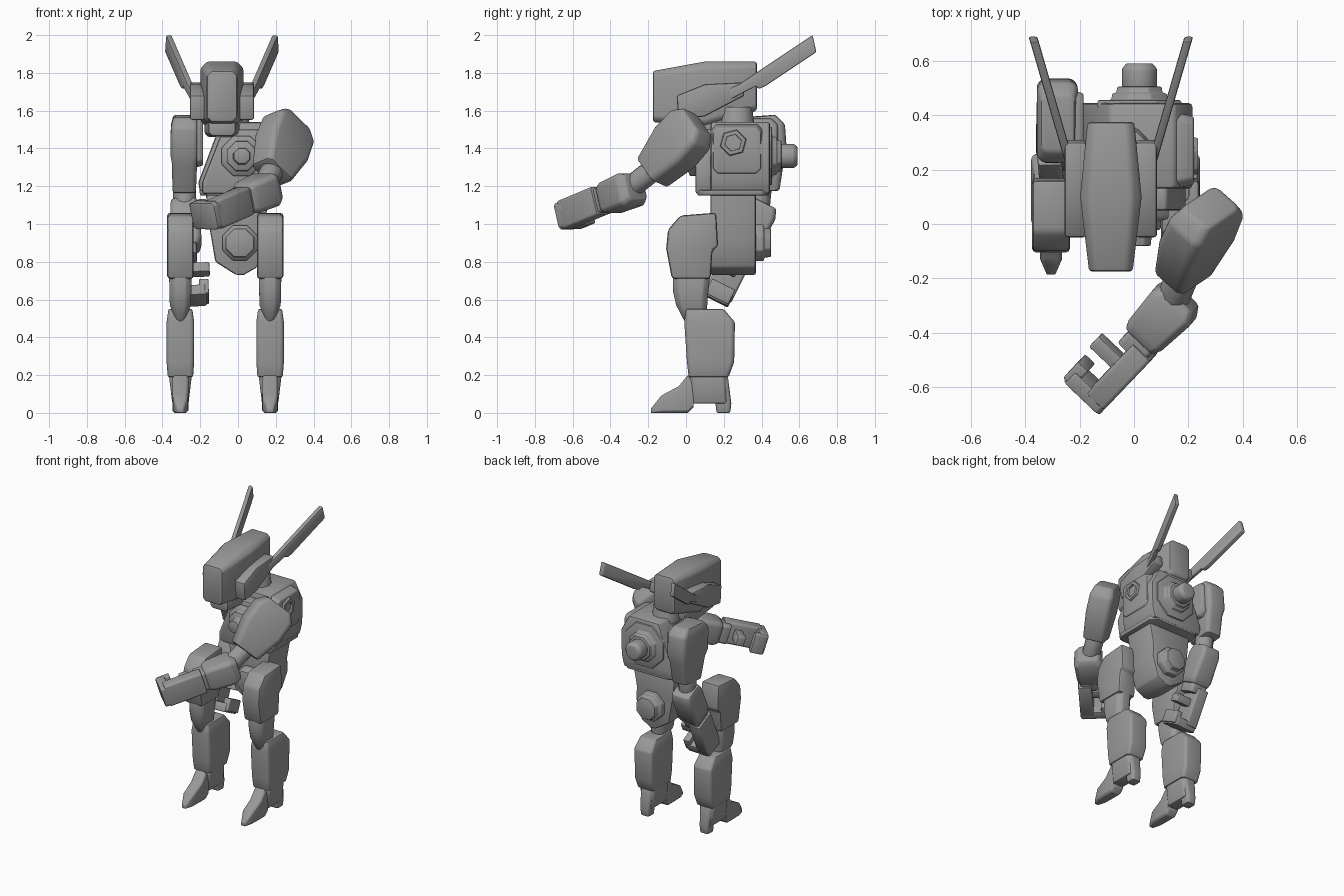
import bpy, bmesh, math
from mathutils import Vector as V

if "Cube" in bpy.data.objects:
    bpy.data.objects.remove(bpy.data.objects["Cube"])

grey = bpy.data.materials.new("plain grey")
grey.use_nodes = True
TONE = (0.32, 0.32, 0.32, 1)
grey.diffuse_color = TONE
grey.node_tree.nodes["Principled BSDF"].inputs["Base Color"].default_value = TONE
X, Y, Z = V((1, 0, 0)), V((0, 1, 0)), V((0, 0, 1))


def skin(name, rings, bevel=0.01):
    """Join rings of points into a closed, bevelled solid."""
    bm = bmesh.new()
    loops = [[bm.verts.new(p) for p in ring] for ring in rings]
    n = len(loops[0])
    for a, b in zip(loops, loops[1:]):
        for i in range(n):
            j = (i + 1) % n
            bm.faces.new((a[i], a[j], b[j], b[i]))
    bm.faces.new(loops[0][::-1])
    bm.faces.new(loops[-1])
    bmesh.ops.recalc_face_normals(bm, faces=bm.faces)
    sharp = [e for e in bm.edges if e.calc_face_angle(0) > math.radians(32)]
    bmesh.ops.bevel(bm, geom=sharp, offset=bevel, segments=2, profile=0.5,
                    affect='EDGES', clamp_overlap=True)
    mesh = bpy.data.meshes.new(name)
    bm.to_mesh(mesh)
    bm.free()
    mesh.materials.append(grey)
    obj = bpy.data.objects.new(name, mesh)
    bpy.context.collection.objects.link(obj)
    bpy.ops.object.select_all(action='DESELECT')
    obj.select_set(True)
    bpy.context.view_layer.objects.active = obj
    bpy.ops.object.shade_smooth_by_angle(angle=math.radians(35))


def loft(name, stations, u, v, cut=0.25, bevel=0.008):
    """Chamfered box sections (centre, half u, half v) joined in order."""
    rings = []
    for c, hu, hv in stations:
        k = cut * min(hu, hv)
        pts = [(hu, hv - k), (hu - k, hv), (k - hu, hv), (-hu, hv - k),
               (-hu, k - hv), (k - hu, -hv), (hu - k, -hv), (hu, k - hv)]
        rings.append([V(c) + u * a + v * b for a, b in pts])
    skin(name, rings, bevel)


def side_profile(name, pts, lo, hi, bevel=0.012):
    skin(name, [[(x, y, z) for y, z in pts] for x in (lo, hi)], bevel)


def front_profile(name, pts, lo, hi, bevel=0.012):
    skin(name, [[(x, y, z) for x, z in pts] for y in (lo, hi)], bevel)


def turned(name, start, axis, steps, sides=8, bevel=0.005):
    """Stepped disc or cylinder: steps are (distance along axis, radius)."""
    u = axis.orthogonal().normalized()
    w = axis.cross(u)
    angles = [math.tau * (i + 0.5) / sides for i in range(sides)]
    skin(name, [[V(start) + axis * d + (u * math.cos(a) + w * math.sin(a)) * r
                 for a in angles] for d, r in steps], bevel)


# Head
HX = -0.085
loft("head", [((HX, -0.175, 1.675), 0.08, 0.135), ((HX, 0.1, 1.685), 0.113, 0.175),
              ((HX, 0.375, 1.73), 0.086, 0.13)], X, Z, 0.3, 0.012)
loft("jaw", [((HX, -0.1, 1.51), 0.07, 0.045), ((HX, 0.1, 1.51), 0.092, 0.05),
             ((HX, 0.25, 1.55), 0.08, 0.04)], X, Z, 0.4)
turned("neck", (-0.03, 0.27, 1.5), Z, [(0, 0.1), (0.04, 0.09), (0.12, 0.08)], 12)
for s, side in ((1, "left"), (-1, "right")):
    side_profile(side + "_ear_pod", [(-0.05, 1.68), (0.1, 1.74), (0.3, 1.75), (0.31, 1.68),
                                     (0.1, 1.57), (-0.04, 1.55)], HX + s * 0.09, HX + s * 0.17)
    blade = [(0.1, 1.59), (0.2, 1.7), (0.28, 1.74), (0.67, 2.0), (0.69, 1.91),
             (0.42, 1.73), (0.385, 1.715), (0.37, 1.73)]
    skin(side + "_antenna", [[(HX + s * (0.165 + (y - 0.27) * 0.29) + t, y, z) for y, z in blade]
                             for t in (-0.016, 0.016)], 0.007)

# Torso, leaning to one side at the top
front_profile("chest", [(-0.2, 1.16), (0.19, 1.16), (0.21, 1.24), (0.215, 1.42), (0.15, 1.54),
                        (-0.09, 1.54), (-0.21, 1.22)], 0.13, 0.445, 0.015)
front_profile("chest_front", [(-0.19, 1.16), (0.17, 1.16), (0.19, 1.3), (0.12, 1.5),
                              (-0.08, 1.5), (-0.19, 1.22)], 0.05, 0.14)
loft("chest_rim", [((0, 0.25, 1.15), 0.2, 0.19), ((0, 0.25, 1.18), 0.205, 0.19)], X, Y, 0.2)
front_profile("abdomen", [(-0.17, 1.16), (0.17, 1.16), (0.14, 1.0), (0.145, 0.91), (0.1, 0.77),
                          (0.03, 0.73), (-0.01, 0.73), (-0.12, 0.8), (-0.14, 0.92), (-0.155, 1.0)],
              0.13, 0.37)
turned("chest_front_disc", (0.02, 0.06, 1.36), -Y,
       [(0, 0.115), (0.04, 0.115), (0.05, 0.085), (0.08, 0.085), (0.085, 0.05), (0.14, 0.045)])
turned("chest_back_disc", (0.02, 0.43, 1.36), Y,
       [(0, 0.17), (0.025, 0.165), (0.027, 0.112), (0.05, 0.108), (0.052, 0.092), (0.075, 0.088)])
turned("back_nozzle", (0.02, 0.49, 1.36), Y, [(0, 0.066), (0.08, 0.066), (0.1, 0.05)], 16)
turned("pelvis_front_disc", (0.01, 0.14, 0.9), -Y, [(0, 0.1), (0.04, 0.1), (0.05, 0.085), (0.07, 0.08)])
turned("pelvis_back_disc", (0.01, 0.36, 0.9), Y, [(0, 0.105), (0.05, 0.105), (0.055, 0.085), (0.09, 0.08)])

# Open side socket: flat panel with a hollow hexagonal ring
loft("chest_panel", [((0.15, 0.27, 1.39), 0.14, 0.14), ((0.22, 0.27, 1.39), 0.125, 0.12)], Y, Z, 0.2)
turned("socket_ring", (0.21, 0.25, 1.43), X,
       [(0, 0.075), (0.025, 0.068), (0.025, 0.045), (0.008, 0.045)], 6, 0.002)


def hand(side, wrist, a, p):
    """Curled hand: a points along the forearm, p out of the palm."""
    w = a.cross(p)

    def block(part, t0, t1, s0, s1, half):
        c, h = (s0 + s1) / 2, (s1 - s0) / 2
        loft(side + part, [(V(wrist) + a * t + p * c, h, half) for t in (t0, t1)], p, w, 0.2, 0.006)

    block("_wrist", -0.02, 0.06, -0.065, 0.055, 0.068)
    block("_palm", 0.02, 0.28, -0.08, 0.01, 0.078)
    block("_fingers", 0.25, 0.31, -0.08, 0.1, 0.073)
    block("_fingertips", 0.215, 0.3, 0.06, 0.11, 0.068)
    block("_thumb", 0.1, 0.155, -0.03, 0.12, 0.035)


def arm(side, top, low, thin, pad, elbow, wrist, cuff, palm):
    top, low, elbow, wrist, thin = V(top), V(low), V(elbow), V(wrist), V(thin)
    d = (low - top).normalized()
    thin = (thin - d * thin.dot(d)).normalized()
    loft(side + "_shoulder_pad", [(top.lerp(low, f), a, b) for f, a, b in pad],
         thin, d.cross(thin), 0.28, 0.012)
    e = (wrist - elbow).normalized()
    start, end = low - d * 0.06, elbow + e * 0.08
    turned(side + "_elbow", start, (end - start).normalized(),
           [(0, 0.062), ((end - start).length, 0.06)], 12)
    p = V(palm)
    p = (p - e * p.dot(e)).normalized()
    loft(side + "_forearm", [(elbow.lerp(wrist, f), a, b) for f, a, b in
         ((0, 0.07, 0.07), (0.2, cuff, 0.09), (0.85, 0.083, 0.085), (1, 0.07, 0.073))],
         p, e.cross(p), 0.25)
    hand(side, wrist, e, p)


# Left arm reaches forward, right arm hangs
arm("left", (0.283, 0.06, 1.54), (0.18, -0.18, 1.27), (0.7, -0.6, 0.3),
    ((0, 0.066, 0.095), (0.16, 0.083, 0.142), (0.5, 0.085, 0.145), (1, 0.075, 0.098)),
    (0.178, -0.265, 1.195), (0.03, -0.42, 1.13), 0.095, (-0.75, 0.66, 0))
arm("right", (-0.28, 0.37, 1.57), (-0.285, 0.4, 1.17), (1, 0, 0),
    ((0, 0.062, 0.105), (0.13, 0.075, 0.15), (0.5, 0.075, 0.15), (0.62, 0.066, 0.13), (1, 0.062, 0.095)),
    (-0.285, 0.415, 1.11), (-0.275, 0.295, 0.87), 0.075, (1, 0, 0))
loft("right_shoulder_joint", [((-0.22, 0.36, 1.43), 0.13, 0.13), ((-0.185, 0.36, 1.43), 0.12, 0.12)], Y, Z)

# Legs
for side, x in (("left", 0.17), ("right", -0.305)):
    side_profile(side + "_thigh", [(-0.095, 0.97), (-0.03, 1.045), (0.16, 1.06), (0.17, 0.88),
                                   (0.14, 0.86), (0.13, 0.71), (-0.075, 0.71), (-0.105, 0.87)],
                 x - 0.07, x + 0.07, 0.016)
    loft(side + "_knee", [((x, 0.03, 0.75), 0.06, 0.1), ((x, 0.025, 0.64), 0.058, 0.093),
                          ((x, 0.03, 0.57), 0.056, 0.082), ((x, 0.05, 0.48), 0.02, 0.055)], X, Y, 0.5)
    loft(side + "_shin", [((x, 0.1, 0.55), 0.063, 0.1), ((x, 0.125, 0.48), 0.073, 0.134),
                          ((x, 0.13, 0.27), 0.073, 0.125), ((x, 0.12, 0.19), 0.067, 0.106)], X, Y, 0.2, 0.01)
    loft(side + "_ankle", [((x, 0.118, 0.21), 0.062, 0.1), ((x, 0.125, 0.05), 0.043, 0.1)], X, Y, 0.4)
    loft(side + "_heel", [((x, 0.18, 0.19), 0.045, 0.042), ((x, 0.198, 0.05), 0.037, 0.042),
                          ((x, 0.198, 0), 0.034, 0.036)], X, Y, 0.3)
    loft(side + "_toe", [((x, 0.04, 0.1), 0.043, 0.07), ((x, 0.01, 0.1), 0.043, 0.1),
                         ((x, -0.04, 0.07), 0.043, 0.07), ((x, -0.13, 0.046), 0.04, 0.046),
                         ((x, -0.185, 0.012), 0.016, 0.012)], X, Z, 0.3)
